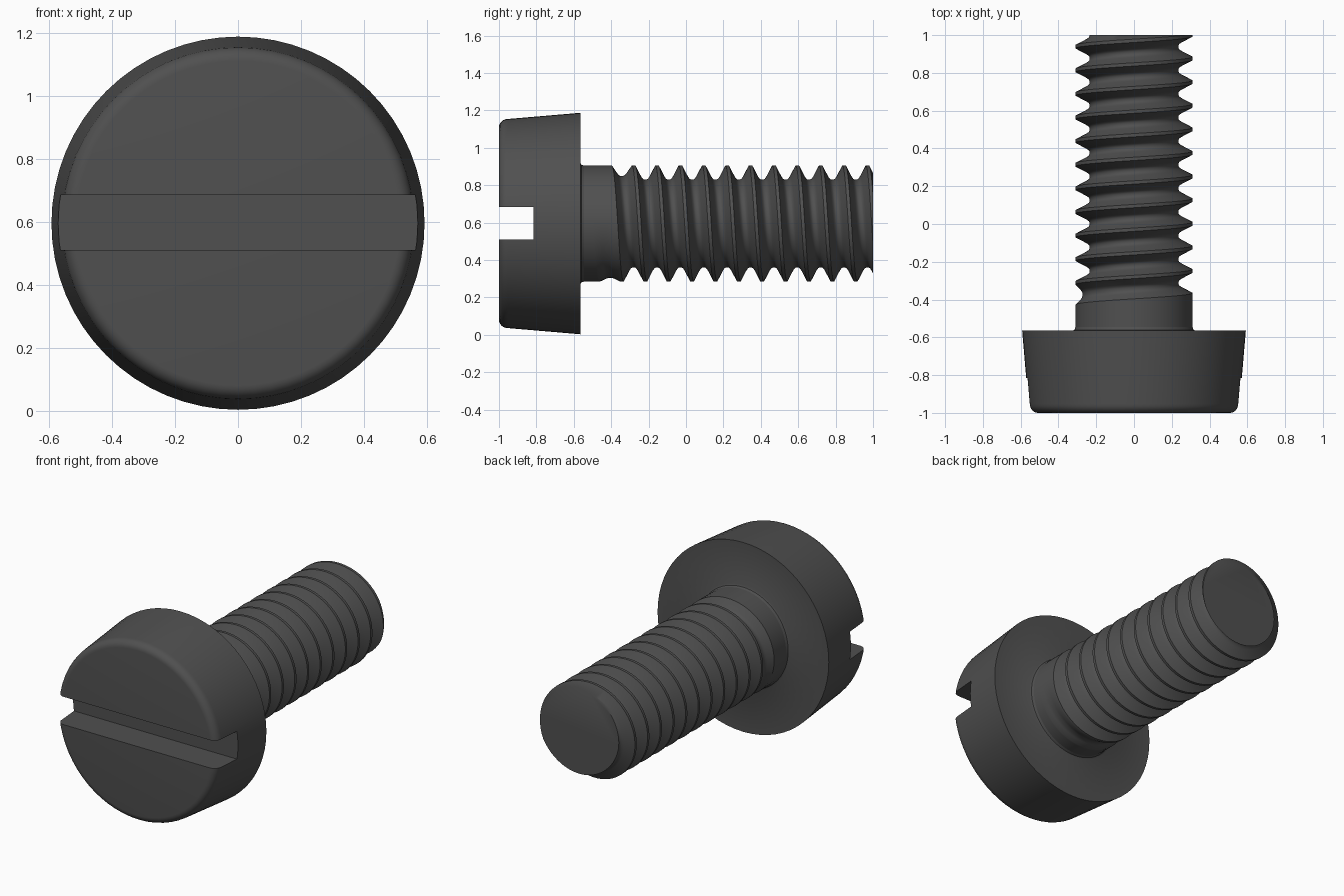
import bpy, bmesh, math
from math import sin, cos, pi, floor

if "Cube" in bpy.data.objects:
    bpy.data.objects.remove(bpy.data.objects["Cube"])

AXIS_Z = 0.595          # height of the screw's axis
SIDES = 64
SHANK_R = 0.31
PITCH = 0.125
CREST_Y = -0.405        # first crest on the top line of the shank
SHANK_START, SHANK_END = -0.56, 1.0

steel = bpy.data.materials.new("dark steel")
steel.use_nodes = True
colour = (0.08, 0.08, 0.08, 1)
steel.diffuse_color = colour
steel.node_tree.nodes["Principled BSDF"].inputs["Base Color"].default_value = colour


def ring_point(r, s, y):
    a = 2 * pi * s / SIDES
    return (r * sin(a), y, AXIS_Z + r * cos(a))


def finish(bm, name):
    bmesh.ops.remove_doubles(bm, verts=bm.verts, dist=1e-5)
    bmesh.ops.dissolve_degenerate(bm, edges=bm.edges, dist=1e-5)
    rims = [e for e in bm.edges if e.is_boundary]
    if rims:
        bmesh.ops.holes_fill(bm, edges=rims, sides=0)
    bmesh.ops.recalc_face_normals(bm, faces=bm.faces)
    mesh = bpy.data.meshes.new(name)
    bm.to_mesh(mesh)
    bm.free()
    mesh.materials.append(steel)
    obj = bpy.data.objects.new(name, mesh)
    bpy.context.collection.objects.link(obj)
    return obj


def smooth(obj, degrees):
    bpy.ops.object.select_all(action='DESELECT')
    obj.select_set(True)
    bpy.context.view_layer.objects.active = obj
    bpy.ops.object.shade_smooth_by_angle(angle=math.radians(degrees))


# Head: tapered disc with a rounded front rim and a small fillet under it
rim = [(0.515 + 0.044 * sin(k * pi / 12), -0.952 - 0.048 * cos(k * pi / 12))
       for k in range(7)]
profile = rim + [(0.592, -0.565), (0.325, -0.565), (0.315, -0.56), (SHANK_R, -0.545)]
bm = bmesh.new()
rings = [[bm.verts.new(ring_point(r, s, y)) for s in range(SIDES)] for r, y in profile]
for a, b in zip(rings, rings[1:]):
    for s in range(SIDES):
        t = (s + 1) % SIDES
        bm.faces.new((a[s], a[t], b[t], b[s]))
head = finish(bm, "head")

# Driver slot across the head
bm = bmesh.new()
bmesh.ops.create_cube(bm, size=1)
for v in bm.verts:
    v.co = (v.co.x * 2, -0.915 + v.co.y * 0.2, 0.597 + v.co.z * 0.174)
cutter = finish(bm, "slot_cutter")
cut = head.modifiers.new("slot", 'BOOLEAN')
cut.operation = 'DIFFERENCE'
cut.solver = 'EXACT'
cut.object = cutter
bpy.context.view_layer.objects.active = head
bpy.ops.object.modifier_apply(modifier=cut.name)
bpy.data.objects.remove(cutter)
smooth(head, 30)

# Threaded shank: groove depth by phase along one pitch
half = [(0.0, 0.0), (0.07, 0.0), (0.3, 0.056), (0.37, 0.069), (0.44, 0.0745)]
groove = half + [(1 - p, d) for p, d in reversed(half)]


def shank_radius(s, y):
    t = (y - CREST_Y) / PITCH - s / SIDES
    turn = floor(t + 1e-7)
    phase = max(t - turn, 0)
    # The groove fades out towards the head
    fade = min(max((turn + s / SIDES + 0.75) / 1.0, 0), 1)
    for (p0, d0), (p1, d1) in zip(groove, groove[1:]):
        if phase <= p1:
            return SHANK_R - fade * (d0 + (d1 - d0) * (phase - p0) / (p1 - p0))
    return SHANK_R


def shank_point(bm, step, phase):
    y = CREST_Y + (step / SIDES + phase) * PITCH
    y = min(max(y, SHANK_START), SHANK_END)
    s = step % SIDES
    return bm.verts.new(ring_point(shank_radius(s, y), s, y))


bm = bmesh.new()
for step in range(-3 * SIDES, 13 * SIDES):
    columns = [[shank_point(bm, i, p) for p, d in groove] for i in (step, step + 1)]
    for j in range(len(groove) - 1):
        quad = (columns[0][j], columns[0][j + 1], columns[1][j + 1], columns[1][j])
        ys = [v.co.y for v in quad]
        if max(ys) - min(ys) > 1e-6:
            bm.faces.new(quad)
bmesh.ops.delete(bm, geom=[v for v in bm.verts if not v.link_faces], context='VERTS')
shank = finish(bm, "threaded_shank")
smooth(shank, 40)
